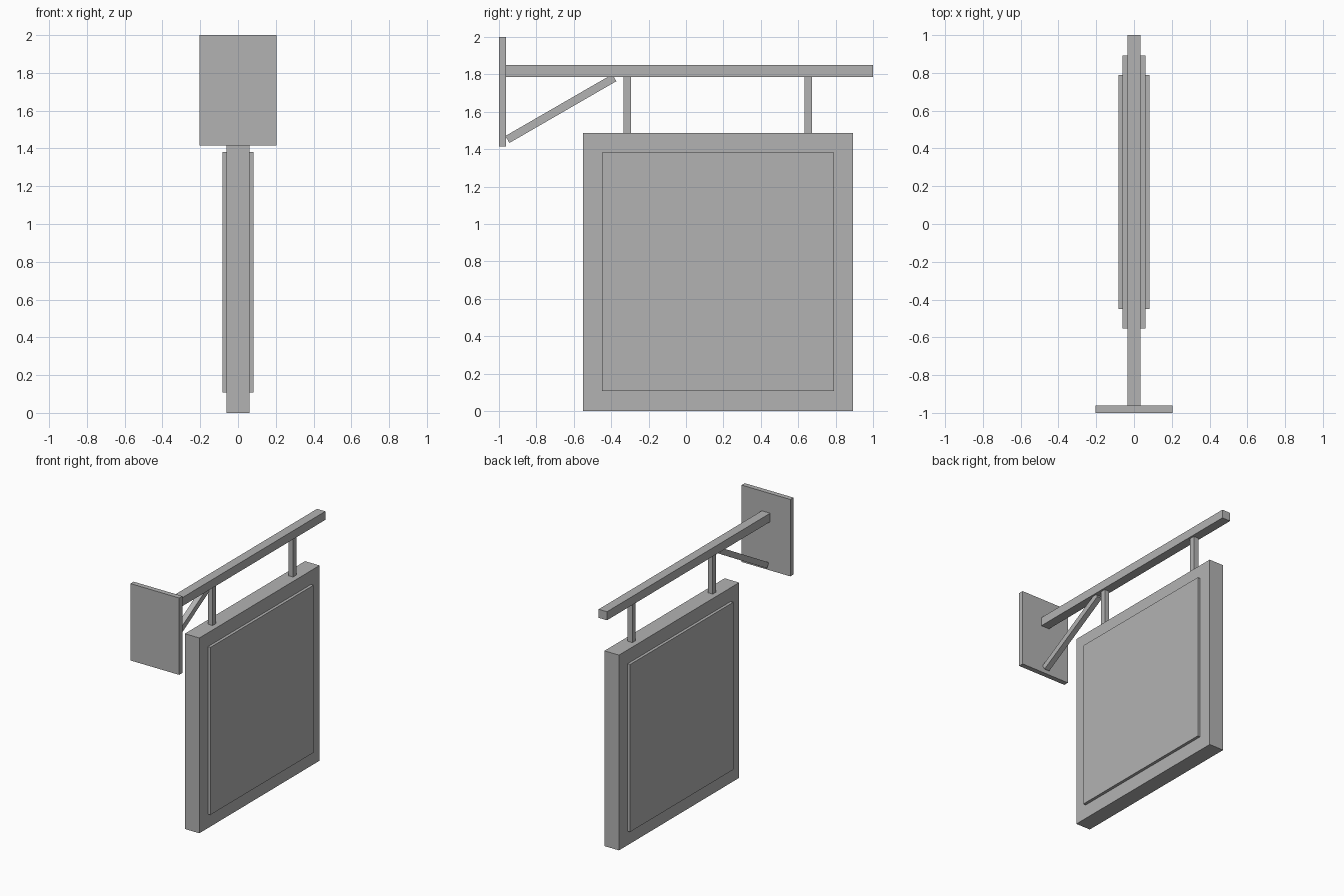
import bpy
import math

default = bpy.data.objects.get("Cube")
if default:
    bpy.data.objects.remove(default, do_unlink=True)

grey = bpy.data.materials.new("plain grey")
grey.use_nodes = True
colour = (0.45, 0.45, 0.45, 1)
grey.diffuse_color = colour
grey.node_tree.nodes["Principled BSDF"].inputs["Base Color"].default_value = colour


def box(name, centre, size, tilt=0):
    """Flat-faced block, optionally tilted about x by some degrees."""
    bpy.ops.mesh.primitive_cube_add(size=1, location=centre)
    obj = bpy.context.object
    obj.name = name
    obj.scale = size
    bpy.ops.object.transform_apply(location=False, rotation=False, scale=True)
    obj.rotation_euler.x = math.radians(tilt)
    obj.data.materials.append(grey)
    return obj


def span(name, half_width, y, z):
    """Block centred on x, given by its y and z limits."""
    return box(name, (0, sum(y) / 2, sum(z) / 2),
               (2 * half_width, y[1] - y[0], z[1] - z[0]))


# Wall bracket: plate, arm and diagonal brace
span("wall_plate", 0.205, (-1, -0.962), (1.415, 2))
span("support_arm", 0.035, (-0.962, 1), (1.785, 1.85))
box("diagonal_brace", (0, -0.669, 1.617), (0.042, 0.66, 0.043), tilt=30)

# Hangers between the arm and the sign
for label, y in (("front", -0.313), ("rear", 0.653)):
    span(label + "_hanger", 0.02, (y - 0.02, y + 0.02), (1.485, 1.786))

# Sign board with a raised panel on each side
span("sign_board", 0.061, (-0.552, 0.893), (0, 1.486))
for label, side in (("left", 1), ("right", -1)):
    box(label + "_raised_panel", (side * 0.072, 0.17, 0.744), (0.022, 1.24, 1.274))
